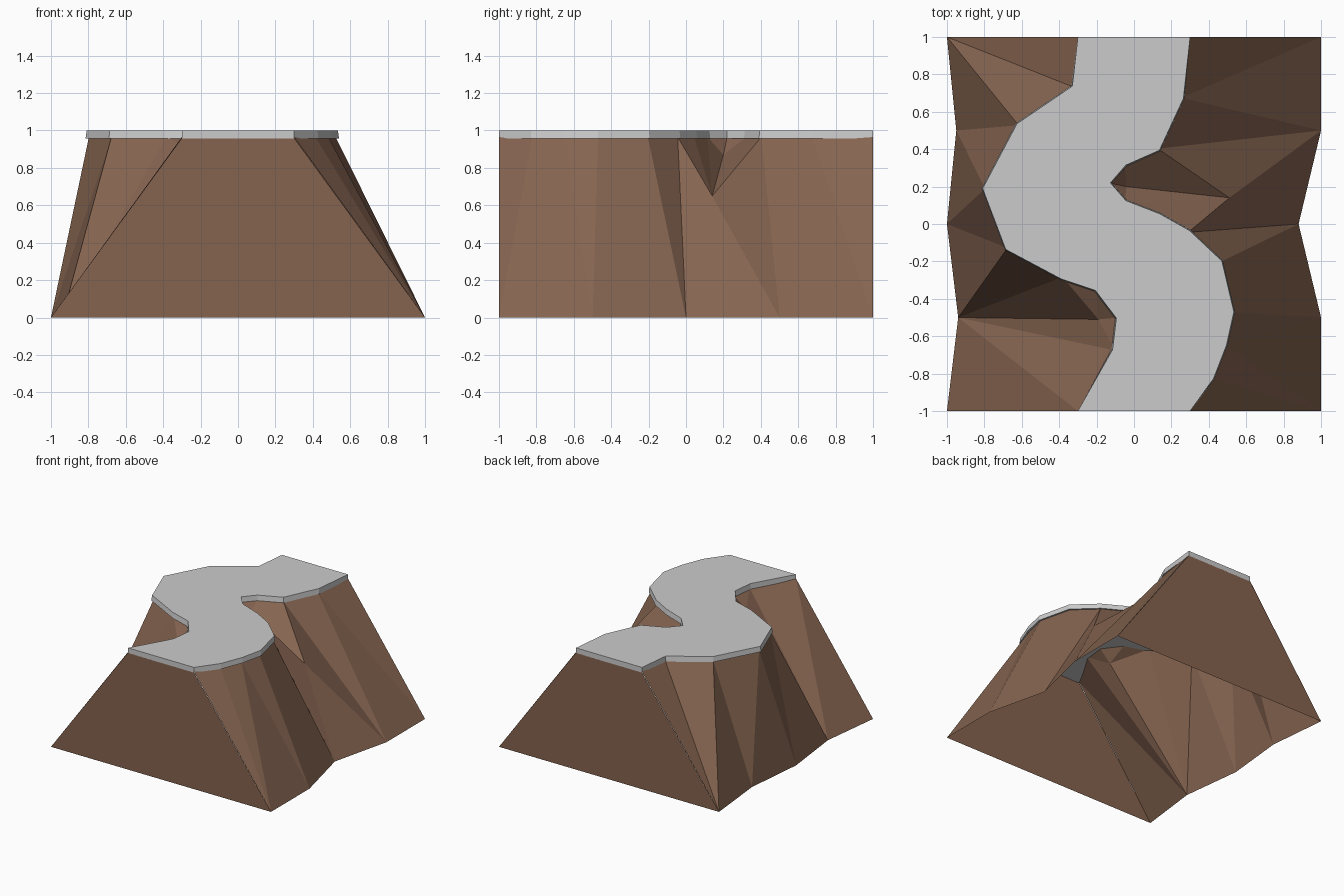
import bpy, bmesh
from mathutils import Vector

if "Cube" in bpy.data.objects:
    bpy.data.objects.remove(bpy.data.objects["Cube"])


def material(name, rgb):
    m = bpy.data.materials.new(name)
    m.diffuse_color = (*rgb, 1)
    m.use_nodes = True
    m.node_tree.nodes["Principled BSDF"].inputs["Base Color"].default_value = m.diffuse_color
    return m


def finish(name, bm, mat):
    bmesh.ops.recalc_face_normals(bm, faces=bm.faces)
    mesh = bpy.data.meshes.new(name)
    bm.to_mesh(mesh)
    bm.free()
    mesh.materials.append(mat)
    obj = bpy.data.objects.new(name, mesh)
    bpy.context.collection.objects.link(obj)
    return obj


def inset(pts, sign, d):
    """Shift an open edge line towards the road middle, keeping its ends."""
    out = [Vector(pts[0])]
    for a, b, c in zip(pts, pts[1:], pts[2:]):
        b = Vector(b)
        t = (b - Vector(a)).normalized() + (Vector(c) - b).normalized()
        t.normalize()
        out.append(b + Vector((-t.y, t.x)) * d * sign)
    return out + [Vector(pts[-1])]


grey = material("road grey", (0.60, 0.60, 0.60))
brown = material("cliff brown", (0.235, 0.127, 0.08))

# Road edges: left runs back to front, right runs front to back
left = [(-.30, 1), (-.335, .74), (-.63, .54), (-.815, .19), (-.69, -.14),
        (-.39, -.30), (-.21, -.36), (-.10, -.505), (-.12, -.67), (-.30, -1)]
right = [(.30, -1), (.43, -.83), (.50, -.65), (.54, -.47), (.475, -.195),
         (.30, -.03), (.14, .06), (-.04, .13), (-.12, .22), (-.04, .31),
         (.14, .39), (.27, .67), (.30, 1)]

# Road slab, slightly narrower at the top
bm = bmesh.new()
low = [bm.verts.new((x, y, .957)) for x, y in left + right]
top = [bm.verts.new((p.x, p.y, 1)) for p in inset(left, 1, .006) + inset(right, 1, .006)]
bm.faces.new(top)
bm.faces.new(low[::-1])
n = len(low)
for i in range(n):
    j = (i + 1) % n
    bm.faces.new((low[i], low[j], top[j], top[i]))
finish("road_slab", bm, grey)


def cliff(name, edge, base, hubs, fans, hub_fans):
    """Triangle fans from foot points and hollow points up to the road edge."""
    bm = bmesh.new()
    rim = [bm.verts.new((p.x, p.y, .965)) for p in inset(edge, 1, .018)]
    hub = {k: bm.verts.new(p) for k, p in hubs.items()}
    foot = [bm.verts.new((x, y, 0)) for x, y in base]

    def get(k):
        return hub[k] if k in hub else rim[k]

    def fan(c, run):
        for a, b in zip(run, run[1:]):
            bm.faces.new((c, get(a), get(b)))

    for c, run in zip(foot, fans):
        fan(c, run)
    for a, b, run in zip(foot, foot[1:], fans):
        bm.faces.new((a, get(run[-1]), b))
    for k, run in hub_fans:
        fan(hub[k], run)
    finish(name, bm, brown)


# Left cliff with one hollow
cliff("left_cliff", left,
      [(-1, 1), (-.95, .5), (-1, 0), (-.94, -.5), (-1, -1)],
      {"h": (-.19, -.51, .87)},
      [[0, 1, 2], [2, 3], [3, 4], [4, 5, "h", 8, 9], [9]],
      [("h", [5, 6, 7, 8])])

# Right cliff with a two-step hollow
cliff("right_cliff", right,
      [(1, -1), (1, -.5), (.88, 0), (1, .5), (1, 1)],
      {"h": (.51, .14, .65), "q": (-.04, .20, .87)},
      [[0, 1, 2], [2, 3, 4], [4, 5, "h"], ["h", 10, 11], [11, 12]],
      [("h", [5, 6, 7, "q", 9, 10]), ("q", [7, 8, 9])])

# Flat end walls
for name, y in (("front_wall", -1), ("back_wall", 1)):
    bm = bmesh.new()
    bm.faces.new([bm.verts.new(p) for p in
                  ((-1, y, 0), (1, y, 0), (.3, y, .96), (-.3, y, .96))][::-y])
    mesh_bm = bm
    finish(name, mesh_bm, brown)
